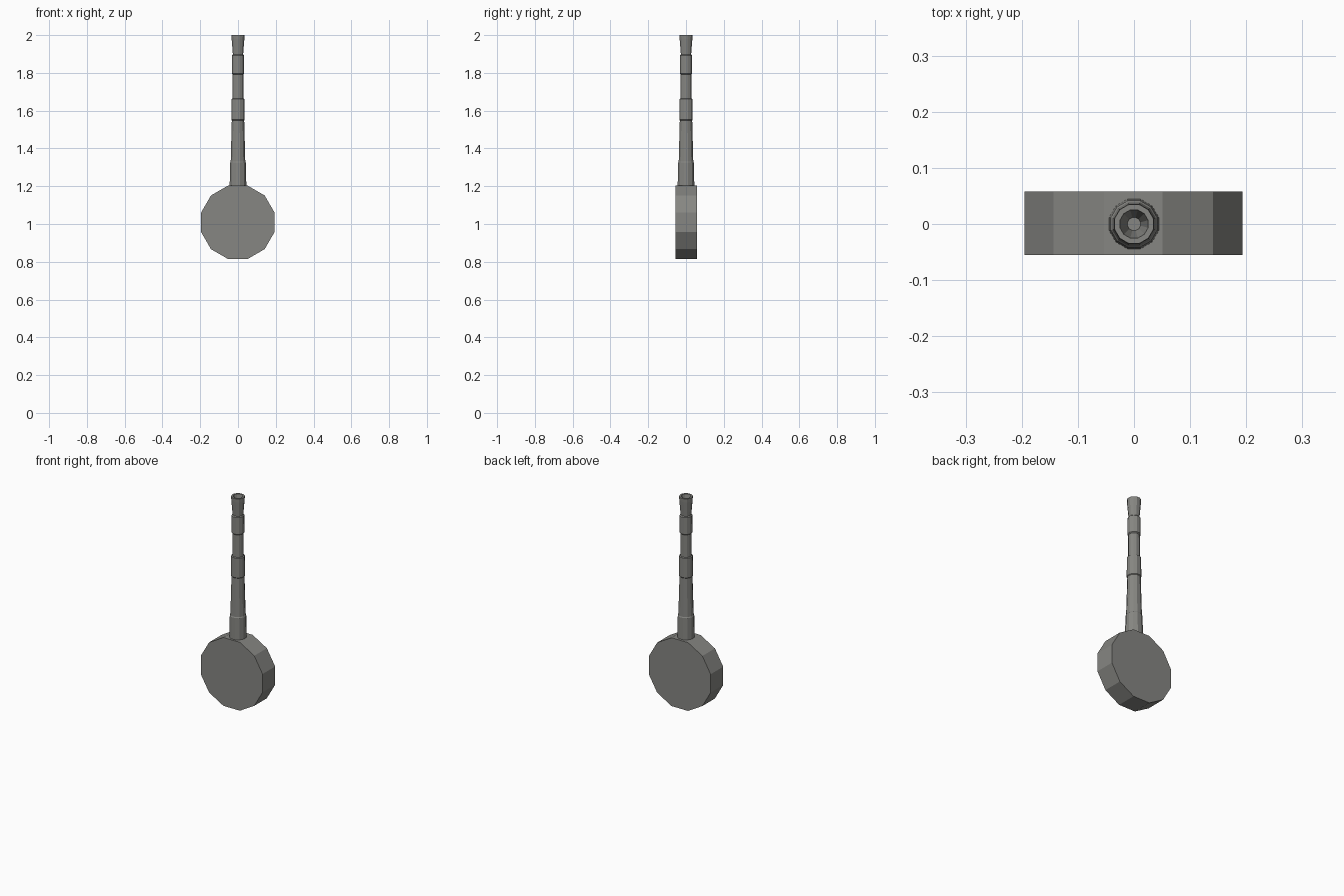
import bpy, bmesh, math
from mathutils import Matrix

if "Cube" in bpy.data.objects:
    bpy.data.objects.remove(bpy.data.objects["Cube"])

SIDES = 12
metal = bpy.data.materials.new("warm grey metal")
metal.diffuse_color = (0.24, 0.24, 0.225, 1)
metal.use_nodes = True
metal.node_tree.nodes["Principled BSDF"].inputs["Base Color"].default_value = metal.diffuse_color


def finish(name, bm):
    bmesh.ops.recalc_face_normals(bm, faces=bm.faces)
    me = bpy.data.meshes.new(name)
    bm.to_mesh(me)
    bm.free()
    me.materials.append(metal)
    ob = bpy.data.objects.new(name, me)
    bpy.context.collection.objects.link(ob)
    return ob


def lathe(name, profile):
    """Turn (radius, z) points round the z axis, capping both ends."""
    bm = bmesh.new()
    rings = []
    for r, z in profile:
        rings.append([bm.verts.new((r * math.cos(a), r * math.sin(a), z))
                      for a in (2 * math.pi * (i + 0.5) / SIDES for i in range(SIDES))])
    for lo, hi in zip(rings, rings[1:]):
        for i in range(SIDES):
            j = (i + 1) % SIDES
            bm.faces.new((lo[i], lo[j], hi[j], hi[i]))
    bm.faces.new(rings[0][::-1])
    bm.faces.new(rings[-1])
    return finish(name, bm)


# Thick twelve-sided drum lying on its side, flat edge upward
bm = bmesh.new()
bmesh.ops.create_cone(bm, cap_ends=True, segments=SIDES, radius1=0.201, radius2=0.201, depth=0.113)
bmesh.ops.rotate(bm, verts=bm.verts, matrix=Matrix.Rotation(math.radians(15), 3, 'Z'))
bmesh.ops.rotate(bm, verts=bm.verts, matrix=Matrix.Rotation(math.radians(90), 3, 'X'))
bmesh.ops.translate(bm, verts=bm.verts, vec=(-0.001, 0.001, 1.009))
finish("pivot_drum", bm)

# Stepped barrel with sleeves, flared muzzle and hollow bore
lathe("barrel", [
    (0.046, 1.19), (0.043, 1.325), (0.040, 1.33),      # root sleeve
    (0.034, 1.548), (0.037, 1.552), (0.036, 1.662),    # taper, middle collar
    (0.030, 1.665), (0.029, 1.792), (0.034, 1.797),    # thin section
    (0.033, 1.892), (0.028, 1.897),                    # upper sleeve
    (0.035, 1.98), (0.036, 2.0),                       # flared muzzle
    (0.026, 2.0), (0.012, 1.93),                       # bore
])
